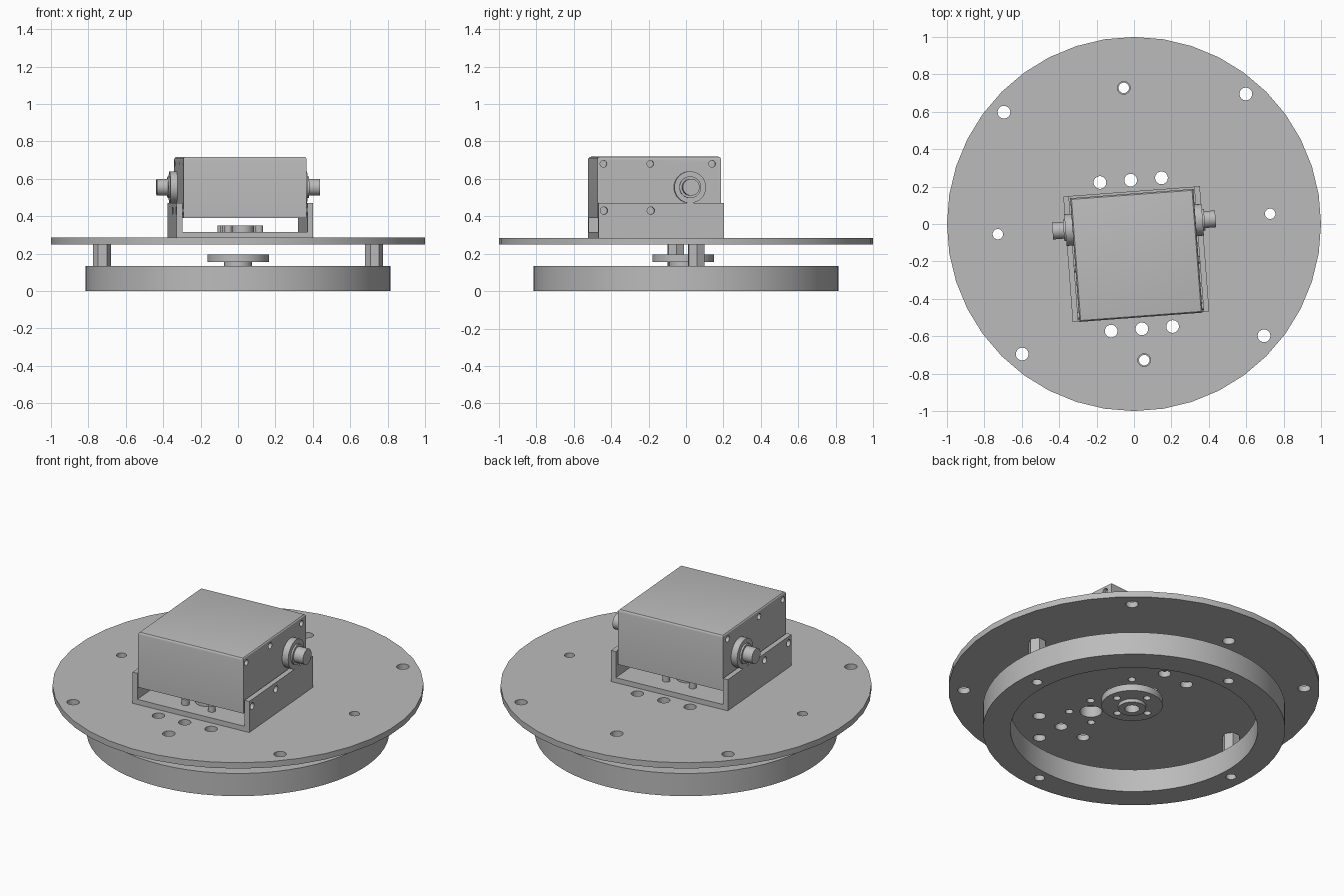
import bpy, bmesh, math
from mathutils import Matrix, Vector

default = bpy.data.objects.get("Cube")
if default:
    bpy.data.objects.remove(default, do_unlink=True)

TILT = math.radians(4.3)   # whole assembly is turned slightly about z

grey = bpy.data.materials.new("plain grey")
grey.use_nodes = True
colour = (0.5, 0.5, 0.5, 1)
grey.diffuse_color = colour
grey.node_tree.nodes["Principled BSDF"].inputs["Base Color"].default_value = colour


def cyl(bm, r, a, b, at=(0, 0), axis="z", segs=24, spin=0.0):
    """Cylinder from a to b along an axis; at gives the other two coordinates."""
    if axis == "z":
        m = Matrix.Translation((at[0], at[1], (a + b) / 2))
    else:
        m = Matrix.Translation(((a + b) / 2, at[0], at[1])) @ Matrix.Rotation(math.pi / 2, 4, "Y")
    bmesh.ops.create_cone(bm, cap_ends=True, segments=segs, radius1=r, radius2=r,
                          depth=abs(b - a), matrix=m @ Matrix.Rotation(spin, 4, "Z"))


def box(bm, lo, hi):
    lo, hi = Vector(lo), Vector(hi)
    m = Matrix.Translation((lo + hi) / 2) @ Matrix.Diagonal((*(hi - lo), 1))
    return bmesh.ops.create_cube(bm, size=1, matrix=m)["verts"]


def finish(name, bm, cutter=None):
    """Turn a bmesh into a shaded, tilted object, drilled by an optional cutter."""
    objs = []
    for n, b in ((name, bm), (name + "_cutter", cutter)):
        if b is None:
            continue
        mesh = bpy.data.meshes.new(n)
        bmesh.ops.recalc_face_normals(b, faces=b.faces)
        b.to_mesh(mesh)
        b.free()
        ob = bpy.data.objects.new(n, mesh)
        ob.rotation_euler.z = TILT
        bpy.context.collection.objects.link(ob)
        mesh.materials.append(grey)
        objs.append(ob)
    ob = objs[0]
    bpy.ops.object.select_all(action="DESELECT")
    ob.select_set(True)
    bpy.context.view_layer.objects.active = ob
    if cutter is not None:
        objs[1].hide_render = True
        mod = ob.modifiers.new("holes", "BOOLEAN")
        mod.operation, mod.solver, mod.object = "DIFFERENCE", "EXACT", objs[1]
        bpy.context.view_layer.update()
        bpy.ops.object.modifier_apply(modifier=mod.name)
        bpy.data.objects.remove(objs[1], do_unlink=True)
    bpy.ops.object.shade_smooth_by_angle(angle=math.radians(30))
    return ob


def around(r, start):
    """Four points a quarter turn apart."""
    return [(r * math.cos(start + k * math.pi / 2), r * math.sin(start + k * math.pi / 2))
            for k in range(4)]


def mount_holes(bm):
    """Two groups of a large bore with four small holes round it."""
    for y in (-0.015, -0.333):
        cyl(bm, 0.06, 0.2, 0.35, (0, y))
        for dx, dy in around(0.117, math.pi / 4):
            cyl(bm, 0.021, 0.2, 0.35, (dx, y + dy), segs=16)


# Base ring
ring, holes = bmesh.new(), bmesh.new()
cyl(ring, 0.815, 0, 0.135, segs=64)
cyl(holes, 0.667, -0.1, 0.3, segs=64)
for p in around(0.73, 0):
    cyl(holes, 0.028, -0.1, 0.3, p)
finish("base_ring", ring, holes)

# Turntable plate
plate, holes = bmesh.new(), bmesh.new()
cyl(plate, 1.0, 0.25, 0.285, segs=40, spin=-TILT)
for i, p in enumerate(around(0.73, 0)):
    cyl(holes, 0.034 if i % 2 else 0.028, 0.2, 0.35, p)
for p in around(0.917, math.pi / 4):
    cyl(holes, 0.034, 0.2, 0.35, p)
for y in (0.235, -0.562):
    for x in (-0.165, 0, 0.165):
        cyl(holes, 0.034, 0.2, 0.35, (x, y))
mount_holes(holes)
finish("turntable_plate", plate, holes)

# Hexagonal standoffs
for name, x in (("left_standoff", 0.73), ("right_standoff", -0.73)):
    post, holes = bmesh.new(), bmesh.new()
    cyl(post, 0.048, 0.135, 0.25, (x, 0), segs=6, spin=math.pi / 6)
    cyl(holes, 0.028, 0, 0.4, (x, 0))
    finish(name, post, holes)

# Pan horn with its hub
HORN_Y = -0.015
horn, holes = bmesh.new(), bmesh.new()
cyl(horn, 0.165, 0.155, 0.195, (0, HORN_Y), segs=40)
cyl(holes, 0.04, 0.1, 0.3, (0, HORN_Y))
for dx, dy in around(0.115, 0):
    cyl(holes, 0.02, 0.1, 0.3, (dx, HORN_Y + dy), segs=16)
finish("horn_disc", horn, holes)
hub, holes = bmesh.new(), bmesh.new()
cyl(hub, 0.075, 0.135, 0.155, (0, HORN_Y), segs=32)
cyl(holes, 0.04, 0.1, 0.3, (0, HORN_Y))
finish("horn_hub", hub, holes)

# U-shaped bracket
bracket, holes = bmesh.new(), bmesh.new()
box(bracket, (-0.366, -0.497, 0.285), (0.366, 0.175, 0.47))
box(holes, (-0.336, -0.7, 0.315), (0.336, 0.4, 0.6))
mount_holes(holes)
for y in (-0.467, -0.216):
    cyl(holes, 0.02, -0.6, 0.6, (y, 0.43), "x", 16)
finish("bracket", bracket, holes)

# Servo case with screw recesses on both sides
case, holes = bmesh.new(), bmesh.new()
box(case, (-0.33, -0.5, 0.39), (0.33, 0.163, 0.718))
rim = [e for e in case.edges if all(v.co.z > 0.7 for v in e.verts)]
bmesh.ops.bevel(case, geom=rim, offset=0.014, segments=3, affect="EDGES", profile=0.5)
for side in (-1, 1):
    for z in (0.43, 0.68):
        for y in (-0.467, -0.216, 0.115):
            cyl(holes, 0.018, side * 0.31, side * 0.4, (y, z), "x", 16)
finish("servo_case", case, holes)

# Output shafts on both sides
for name, s in (("left", 1), ("right", -1)):
    for part, r, a, b in (("flange", 0.085, 0.32, 0.368), ("collar", 0.058, 0.36, 0.378),
                          ("shaft", 0.045, 0.37, 0.437)):
        bm = bmesh.new()
        cyl(bm, r, s * a, s * b, (-0.005, 0.555), "x", 32)
        finish(f"{name}_{part}", bm)
